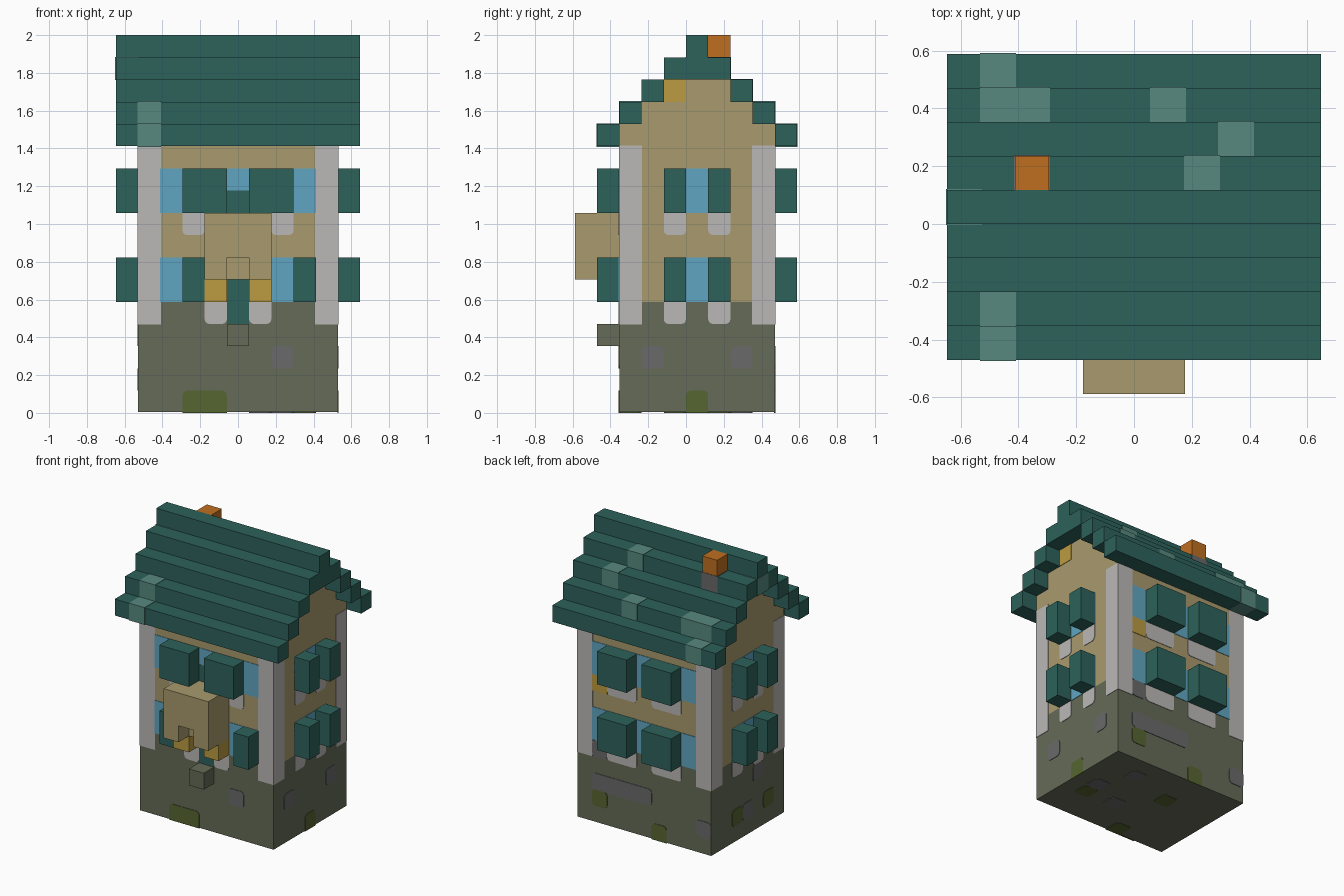
import bpy, bmesh
from mathutils import Vector

cube = bpy.data.objects.get("Cube")
if cube:
    bpy.data.objects.remove(cube, do_unlink=True)

U = 2 / 17                      # one block
CENTRE = Vector((5.5, 5, 0))    # block grid centre


def linear(c):
    c /= 255
    return c / 12.92 if c <= 0.04045 else ((c + 0.055) / 1.055) ** 2.4


def material(name, hexa):
    rgb = [linear(v) for v in bytes.fromhex(hexa)] + [1]
    m = bpy.data.materials.new(name)
    m.use_nodes = True
    m.diffuse_color = rgb
    m.node_tree.nodes["Principled BSDF"].inputs["Base Color"].default_value = rgb
    return m


TEAL = material("teal", "2d625b")
PALE = material("pale teal", "57897f")
TAN = material("tan plaster", "a99b6d")
WHITE = material("pale stone", "bbb9b6")
OLIVE = material("olive stone", "656b57")
BLUE = material("window blue", "60a6c1")
YELLOW = material("yellow", "bc9b42")
ORANGE = material("orange clay", "bf6f20")
MOSS = material("moss green", "566530")
GREY = material("grey stone", "6b6a6a")


def block(name, mat, lo, size, grow=(0, 0, 0), round_axis=None, corners="all"):
    """Box on the block grid; optionally rounds the edges along one axis."""
    lo, size, grow = Vector(lo), Vector(size), Vector(grow)
    mid = lo + size / 2
    size = size + 2 * grow
    bm = bmesh.new()
    bmesh.ops.create_cube(bm, size=1)
    for v in bm.verts:
        v.co = (Vector(a * b for a, b in zip(v.co, size)) + mid - CENTRE) * U
    if round_axis is not None:
        z_mid = mid.z * U
        edges = []
        for e in bm.edges:
            a, b = (v.co for v in e.verts)
            along = all(abs(a[n] - b[n]) < 1e-5 for n in range(3) if n != round_axis)
            high = (a.z + b.z) / 2 > z_mid
            if along and (corners == "all" or (corners == "top") == high):
                edges.append(e)
        bmesh.ops.bevel(bm, geom=edges, offset=0.025, segments=3, affect='EDGES', profile=0.5)
    mesh = bpy.data.meshes.new(name)
    bm.to_mesh(mesh)
    bm.free()
    mesh.materials.append(mat)
    ob = bpy.data.objects.new(name, mesh)
    bpy.context.collection.objects.link(ob)
    return ob


PLANES = {"front": (1, 2), "back": (1, 9), "east": (0, 10), "west": (0, 1)}


def plate(name, mat, side, a, k, w=1, h=1, corners=None, depth=0.03):
    """Thin painted plate on one wall: a runs along the wall, k is height."""
    axis, plane = PLANES[side]
    lo, size, grow = [a, a, k], [w, w, h], [0, 0, 0]
    lo[axis], size[axis], grow[axis] = plane, 0, depth
    block(f"{side}_{name}", mat, lo, size, grow, axis if corners else None, corners)


SKIN = (0.025, 0.025, 0.025)

# Walls: stone base, plaster storeys, stepped gable
block("stone_base", OLIVE, (1, 2, 0.03), (9, 7, 4.97))
block("plaster_walls", TAN, (1, 2, 5), (9, 7, 7))
for n in range(3):
    block("gable_tier", TAN, (1, 2 + n, 12 + n), (9, 7 - 2 * n, 1))

# Corner pillars
for i in (1, 9):
    for j in (2, 8):
        block("corner_pillar", WHITE, (i, j, 4), (1, 1, 8), SKIN)

# Stepped roof, ridge and recoloured tiles
for n in range(3):
    for j in (1 + n, 9 - n):
        block("roof_step", TEAL, (0, j, 12 + n), (11, 1, 1))
block("roof_top", TEAL, (0, 4, 15), (11, 3, 1))
block("roof_ridge", TEAL, (0, 5, 16), (11, 1, 1))
for i, j, k in ((1, 1, 12), (1, 2, 13), (1, 9, 12), (1, 8, 13), (2, 8, 13),
                (6, 8, 13), (8, 7, 14), (7, 6, 15), (0, 5, 15)):
    block("pale_roof_tile", PALE, (i, j, k), (1, 1, 1), SKIN)
block("chimney_base", GREY, (2, 6, 15), (1, 1, 1), SKIN)
block("chimney", ORANGE, (2, 6, 16), (1, 1, 1))

# Gable side windows with shutters and sills
for side, out in (("east", 10), ("west", 0)):
    for k in (5, 9):
        plate("window", BLUE, side, 4, k, 3, 2)
        for j in (4, 6):
            block(side + "_shutter", TEAL, (out, j, k), (1, 1, 2))
            plate("sill", WHITE, side, j, k - 1, corners="bottom")

# Back windows
for k in (5, 9):
    plate("window", BLUE, "back", 2, k, 7, 2)
    for i in (3, 6):
        block("back_shutter", TEAL, (i, 9, k), (2, 1, 2))
        plate("sill", WHITE, "back", i, k - 1, 2, corners="bottom")

# Front windows
plate("upper_window", BLUE, "front", 2, 9, 7, 2)
for i in (3, 6):
    block("front_upper_shutter", TEAL, (i, 1, 9), (2, 1, 2))
for i in (2, 7):
    plate("lower_window", BLUE, "front", i, 5, 2, 2)
for i in (3, 8):
    block("front_lower_shutter", TEAL, (i, 1, 5), (1, 1, 2))
for i in (3, 7):
    plate("sill", WHITE, "front", i, 8, corners="bottom")

# Balcony with arched notch, doors, lanterns and step
block("balcony_back", TAN, (4, 1, 6), (3, 1, 3))
block("balcony_front", TAN, (4, 0, 7), (3, 1, 2))
for i in (4, 6):
    block("balcony_leg", TAN, (i, 0, 6), (1, 1, 1))
    block("lantern", YELLOW, (i, 1, 5), (1, 1, 1))
    plate("door_stone", WHITE, "front", i, 4, corners="bottom")
plate("door", TEAL, "front", 5, 4, 1, 2)
plate("balcony_door", TEAL, "front", 5, 9, depth=0.04)
block("door_step", OLIVE, (5, 1, 3), (1, 1, 1))

# Yellow accents
plate("accent", YELLOW, "east", 4, 14)
plate("accent", YELLOW, "back", 8, 8)

# Stone and moss patches on the base
for side, a, k, w in (("front", 7, 2, 1), ("east", 3, 2, 1), ("east", 7, 2, 1),
                      ("back", 5, 2, 4), ("back", 1, 1, 1), ("back", 8, 4, 1),
                      ("west", 5, 1, 1), ("west", 4, 3, 1)):
    plate("stone_patch", GREY, side, a, k, w, corners="all")
for side, a, k, w in (("front", 3, 0, 2), ("east", 5, 0, 1), ("back", 4, 0, 1),
                      ("back", 8, 1, 1), ("west", 6, 1, 1), ("west", 3, 1, 1)):
    plate("moss_patch", MOSS, side, a, k, w, corners="all" if k else "top")
for mat, spots in ((MOSS, ((8, 4), (4, 2), (4, 6))), (GREY, ((8, 5), (6, 4), (7, 7)))):
    for i, j in spots:
        block("underside_patch", mat, (i, j, 0), (1, 1, 0.06), round_axis=2)
